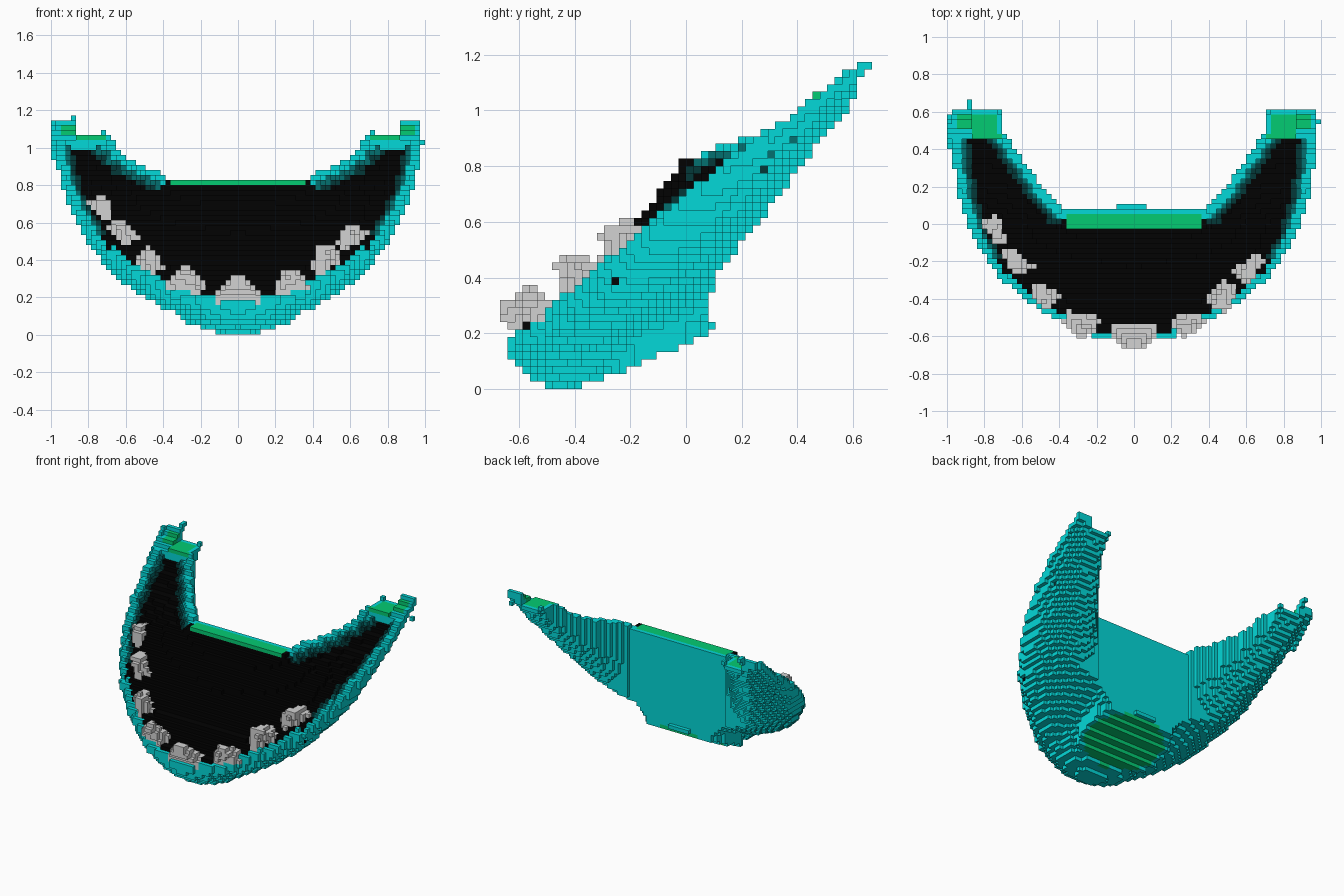
import bpy, bmesh, math
from mathutils import Vector

cube = bpy.data.objects.get("Cube")
if cube:
    bpy.data.objects.remove(cube)

S = 2 / 75  # block size

COLOURS = {
    "jaw_shell": ("teal", (0.001, 0.69, 0.69)),
    "mouth_lining": ("black", (0.0005, 0.0005, 0.0005)),
    "lining_edge_outer": ("deep teal", (0.001, 0.16, 0.16)),
    "lining_edge_inner": ("dark teal", (0.001, 0.04, 0.04)),
    "joint_marks": ("green", (0.001, 0.6, 0.17)),
    "teeth": ("grey", (0.65, 0.65, 0.65)),
}

# Half outline seen from above: outer edge, then the inner edge back to the notch
OUTER = [(0, -.64), (.2, -.615), (.33, -.56), (.5, -.46), (.72, -.29), (.85, -.1),
         (.92, .08), (.955, .25), (.975, .4), (.98, .58)]
INNER = [(.95, .625), (.72, .625), (.70, .5), (.65, .42), (.55, .28), (.47, .17),
         (.39, .085), (0, .085)]
OUTLINE = OUTER + INNER

# Values along the depth of the jaw, as (y, value)
RIM = [(-.64, .165), (-.4, .365), (-.2, .53), (0, .695), (.2, .86), (.4, 1.0), (.65, 1.18)]
HORN = [(-.64, .04), (-.5, .2), (-.4, .28), (-.2, .36), (.1, .45), (.2, .41),
        (.3, .38), (.4, .33), (.55, .26), (.64, .14)]
LOBE_BOTTOM = [(-.64, .12), (-.58, .06), (-.5, .01), (-.4, 0), (-.3, .035), (-.1, .12), (.1, .2)]
BULGE = [(-.35, .01), (-.2, .045), (-.1, .09), (0, .13), (.1, .11), (.25, .02), (.35, 0)]
OUTER_X = [(y, x) for x, y in OUTER]
INNER_X = [(y, x) for x, y in reversed(INNER[1:-1])]


def lerp(points, t):
    """Linear interpolation through (t, value) points, clamped at the ends."""
    if t <= points[0][0]:
        return points[0][1]
    for (a, va), (b, vb) in zip(points, points[1:]):
        if t <= b:
            return va + (vb - va) * (t - a) / max(b - a, 1e-6)
    return points[-1][1]


def inside(x, y):
    hit = False
    for (x1, y1), (x2, y2) in zip(OUTLINE, OUTLINE[1:] + OUTLINE[:1]):
        if (y1 > y) != (y2 > y) and x < (x2 - x1) * (y - y1) / (y2 - y1) + x1:
            hit = not hit
    return hit


def edge_distance(x, y):
    p, best = Vector((x, y)), 9
    for a, b in zip(OUTLINE, OUTLINE[1:]):
        a, b = Vector(a), Vector(b)
        t = max(0, min(1, (p - a).dot(b - a) / (b - a).length_squared))
        best = min(best, (a + (b - a) * t - p).length)
    return best


def surfaces(x, y, e):
    """Bottom and top height of the jaw at one spot (x is positive)."""
    rim = lerp(RIM, y)
    u = min(1, x / max(lerp(OUTER_X, y), .01))
    top = rim + lerp(BULGE, y) * (1 - u ** 2.2)
    if x < .4 and y > -.02:
        top = .84
    elif y > .46:  # stepped horn tips
        top = 1.06 if x < .86 else rim
    elif y > 0 and x > .4:  # the lining sinks between the rims of the horns
        top -= min(.045, max(0, e - .045))
    depth = lerp(HORN, y) * (1 - u ** 3) ** .6
    if y < .1:
        lobe = rim - lerp(LOBE_BOTTOM, y)
        fade = 1 - min(1, max(0, x - .25) / .45) ** 1.2
        depth = max(depth, lobe * (1 - u ** 2) ** .75 * fade)
        if (x / .32) ** 2 + ((y + .09) / .25) ** 2 < 1:
            depth = lobe
    else:
        depth *= min(1, .4 + 1.6 * math.sqrt(max(0, x - lerp(INNER_X, y))))
    return max(0, rim - max(depth, .05)), top


def surface_part(x, y, e):
    """Which part covers the top of the jaw at one spot."""
    if x < .37 and y > -.015:
        return "joint_marks" if y < .06 else "jaw_shell"
    if y > .46:
        return "joint_marks" if e > .03 and (x < .86 or y > .5) else "jaw_shell"
    if e < (.05 if y > -.1 else .042):
        return "jaw_shell"
    if x > .38 and y > -.2:
        wide = .008 if y > 0 else 0
        if e < .064 + wide:
            return "lining_edge_outer"
        if e < .08 + 2 * wide:
            return "lining_edge_inner"
    return "mouth_lining"


# Fill the jaw with blocks
blocks = {}
for i in range(-37, 38):
    for j in range(-25, 25):
        x, y = abs(i * S), (j + .5) * S
        if not inside(x + 1e-5, y):
            continue
        e = edge_distance(x, y)
        low, high = surfaces(x, y, e)
        k0 = round(low / S)
        k1 = max(k0 + 1, round(high / S))
        part = surface_part(x, y, e)
        for k in range(k0, k1):
            owner = "jaw_shell"
            if k == k1 - 1:
                owner = part
            elif k > k0 and k >= k1 - 4:
                if part != "joint_marks":
                    owner = part
                elif y < .1:
                    owner = "mouth_lining"
            blocks[i, j, k] = owner
        # round joint on the underside
        if (x / .285) ** 2 + ((y + .11) / .2) ** 2 < 1:
            blocks[i, j, k0] = "joint_marks"

# Teeth: base x, base y, turn along the rim, half length, half thickness, height
TEETH = [(-.73, -.04, -62, .085, .045, .075), (-.625, -.19, -52, .095, .045, .08),
         (-.475, -.38, -50, .08, .045, .085), (-.28, -.52, -15, .095, .045, .1),
         (0, -.585, 0, .11, .045, .12), (.28, -.525, 15, .09, .045, .09),
         (.465, -.38, 50, .09, .048, .11), (.61, -.23, 52, .1, .045, .085)]
NORMAL, SLOPE = Vector((0, -.65, .76)), Vector((0, .76, .65))
for bx, by, turn, length, thick, height in TEETH:
    base = Vector((bx, by, lerp(RIM, by) + .01))
    ci, cj, ck = round(bx / S), round(by / S), round(base.z / S)
    c, s = math.cos(math.radians(turn)), math.sin(math.radians(turn))
    for i in range(ci - 6, ci + 7):
        for j in range(cj - 8, cj + 8):
            for k in range(ck - 7, ck + 8):
                p = Vector((i * S, (j + .5) * S, (k + .5) * S)) - base
                h, w = p.dot(NORMAL), p.dot(SLOPE)
                if not -.03 < h < height:
                    continue
                rise = max(0, h) / height
                a, b = (p.x * c + w * s) / length, (w * c - p.x * s) / thick
                if abs(a) < 1 - .75 * rise and abs(b) < 1 - .35 * rise:
                    blocks[i, j, k] = "teeth"

# Ragged blocks at the horn tips, and a small ridge at the back
RAGGED = [(-33, 23, 42), (-33, 23, 43), (-33, 24, 43), (34, 22, 42), (37, 20, 38)]
RAGGED += [(-37, j, k + n) for j, k in zip(range(15, 22), range(37, 44)) for n in (-2, -1)]
RAGGED += [(i, 3, 8) for i in range(-3, 3)]
for cell in RAGGED:
    blocks[cell] = "jaw_shell"

# The six sides of a block: direction and corners
SIDES = []
for axis in range(3):
    for sign in (0, 1):
        d = [0, 0, 0]
        d[axis] = 2 * sign - 1
        ring = []
        for a, b in ((0, 0), (1, 0), (1, 1), (0, 1)):
            c = [0, 0, 0]
            c[axis], c[(axis + 1) % 3], c[(axis + 2) % 3] = sign, a, b
            ring.append(tuple(c))
        SIDES.append((tuple(d), ring if sign else ring[::-1]))

# One object per part, made of the exposed block sides only
for part, (colour, rgb) in COLOURS.items():
    mat = bpy.data.materials.new(colour)
    mat.use_nodes = True
    mat.diffuse_color = (*rgb, 1)
    mat.roughness = 1
    bsdf = mat.node_tree.nodes["Principled BSDF"]
    bsdf.inputs["Base Color"].default_value = (*rgb, 1)
    bsdf.inputs["Roughness"].default_value = 1
    bm, corners = bmesh.new(), {}
    for (i, j, k), owner in blocks.items():
        if owner != part:
            continue
        for (dx, dy, dz), ring in SIDES:
            if (i + dx, j + dy, k + dz) in blocks:
                continue
            face = []
            for a, b, c in ring:
                key = (i + a, j + b, k + c)
                if key not in corners:
                    corners[key] = bm.verts.new(((key[0] - .5) * S, key[1] * S, key[2] * S))
                face.append(corners[key])
            bm.faces.new(face)
    mesh = bpy.data.meshes.new(part)
    bm.to_mesh(mesh)
    bm.free()
    mesh.materials.append(mat)
    bpy.context.collection.objects.link(bpy.data.objects.new(part, mesh))
